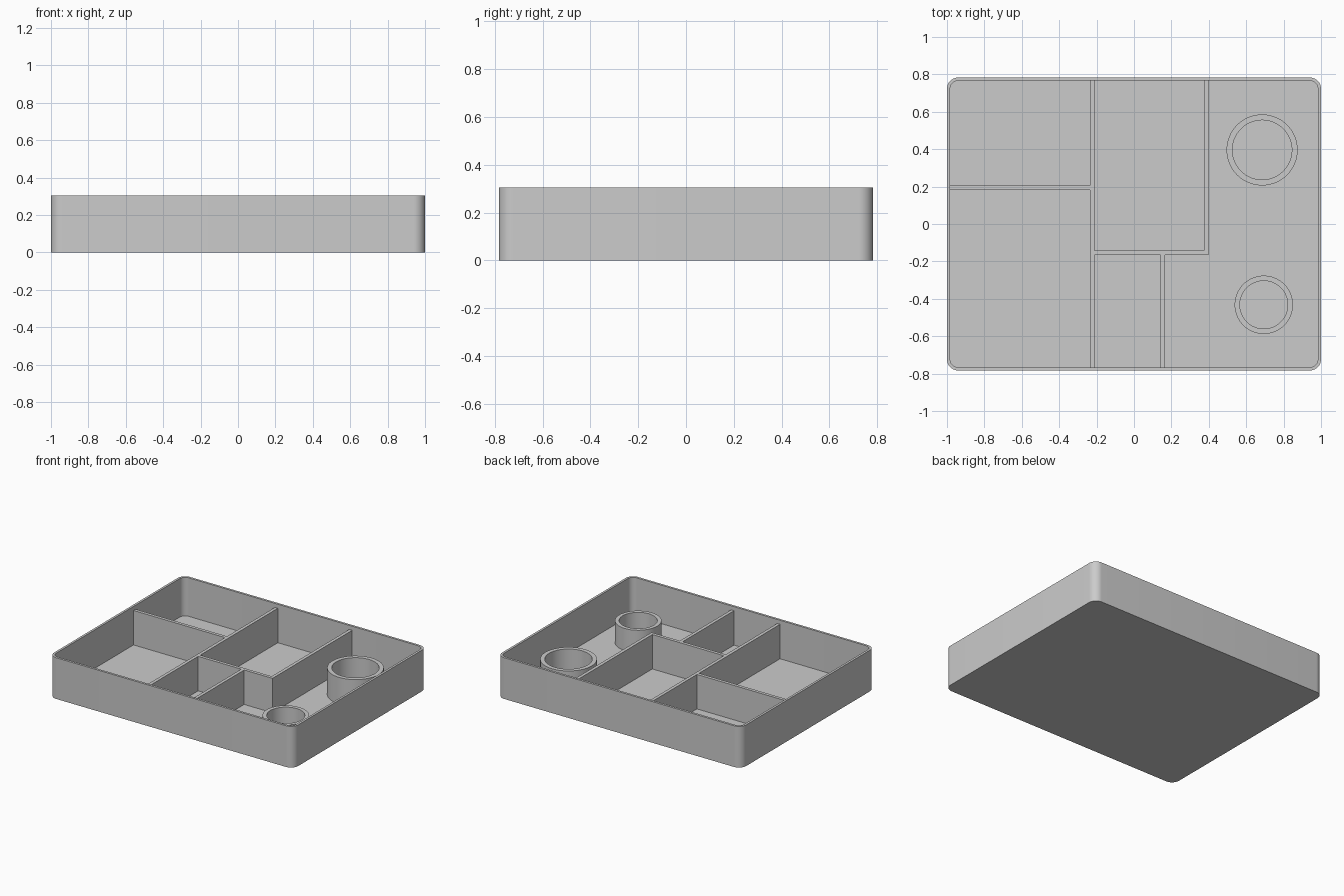
import bpy
import bmesh
from math import cos, sin, pi

cube = bpy.data.objects.get("Cube")
if cube:
    bpy.data.objects.remove(cube, do_unlink=True)

grey = bpy.data.materials.new("plain grey")
grey.use_nodes = True
grey.diffuse_color = (0.6, 0.6, 0.6, 1)
grey.node_tree.nodes["Principled BSDF"].inputs["Base Color"].default_value = (0.6, 0.6, 0.6, 1)

HALF_X, HALF_Y, HEIGHT = 1.0, 0.783, 0.305
WALL, FLOOR, RADIUS = 0.017, 0.02, 0.06
DIVIDER_TOP, DIVIDER = 0.275, 0.024


def rounded_rect(hx, hy, r, steps=12):
    """Outline points, counter-clockwise from the +x +y corner."""
    pts = []
    for k, (sx, sy) in enumerate([(1, 1), (-1, 1), (-1, -1), (1, -1)]):
        for i in range(steps + 1):
            a = (k + i / steps) * pi / 2
            pts.append((sx * (hx - r) + r * cos(a), sy * (hy - r) + r * sin(a)))
    return pts


def circle(r, steps=64):
    return [(r * cos(2 * pi * i / steps), r * sin(2 * pi * i / steps)) for i in range(steps)]


def finish(name, bm, location=(0, 0, 0)):
    bmesh.ops.recalc_face_normals(bm, faces=bm.faces)
    mesh = bpy.data.meshes.new(name)
    bm.to_mesh(mesh)
    bm.free()
    mesh.materials.append(grey)
    obj = bpy.data.objects.new(name, mesh)
    obj.location = location
    bpy.context.collection.objects.link(obj)
    bpy.ops.object.select_all(action="DESELECT")
    obj.select_set(True)
    bpy.context.view_layer.objects.active = obj
    bpy.ops.object.shade_smooth_by_angle()
    return obj


def vessel(name, outer, inner, bottom, top, floor, location=(0, 0, 0)):
    """Open container lofted from an outer and an inner outline."""
    bm = bmesh.new()
    levels = [(outer, bottom), (outer, top), (inner, top), (inner, floor)]
    rings = [[bm.verts.new((x, y, z)) for x, y in pts] for pts, z in levels]
    n = len(outer)
    for low, high in zip(rings, rings[1:]):
        for i in range(n):
            j = (i + 1) % n
            bm.faces.new((low[i], low[j], high[j], high[i]))
    bm.faces.new(rings[0])
    bm.faces.new(rings[-1])
    return finish(name, bm, location)


def divider(name, x0, x1, y0, y1):
    bm = bmesh.new()
    bmesh.ops.create_cube(bm, size=1)
    for v in bm.verts:
        v.co.x = x1 if v.co.x > 0 else x0
        v.co.y = y1 if v.co.y > 0 else y0
        v.co.z = DIVIDER_TOP if v.co.z > 0 else FLOOR / 2
    return finish(name, bm)


# Tray shell
IN_X, IN_Y = HALF_X - WALL, HALF_Y - WALL
vessel("tray", rounded_rect(HALF_X, HALF_Y, RADIUS),
       rounded_rect(IN_X, IN_Y, RADIUS - WALL), 0, HEIGHT, FLOOR)

# Dividers, butted against each other and set slightly into the shell
SINK = WALL / 2
LEFT, RIGHT, MID, LOW = -0.234, 0.375, 0.182, -0.166
divider("long_divider", LEFT, LEFT + DIVIDER, -IN_Y - SINK, IN_Y + SINK)
divider("side_divider", -IN_X - SINK, LEFT, MID, MID + DIVIDER)
divider("back_divider", RIGHT, RIGHT + DIVIDER, LOW, IN_Y + SINK)
divider("cross_divider", LEFT + DIVIDER, RIGHT, LOW, LOW + DIVIDER)
divider("front_divider", 0.143, 0.143 + DIVIDER, -IN_Y - SINK, LOW)

# Round cup holders
vessel("large_cup", circle(0.19), circle(0.159), FLOOR / 2, 0.216, FLOOR, (0.685, 0.396, 0))
vessel("small_cup", circle(0.156), circle(0.128), FLOOR / 2, 0.183, FLOOR, (0.694, -0.432, 0))
